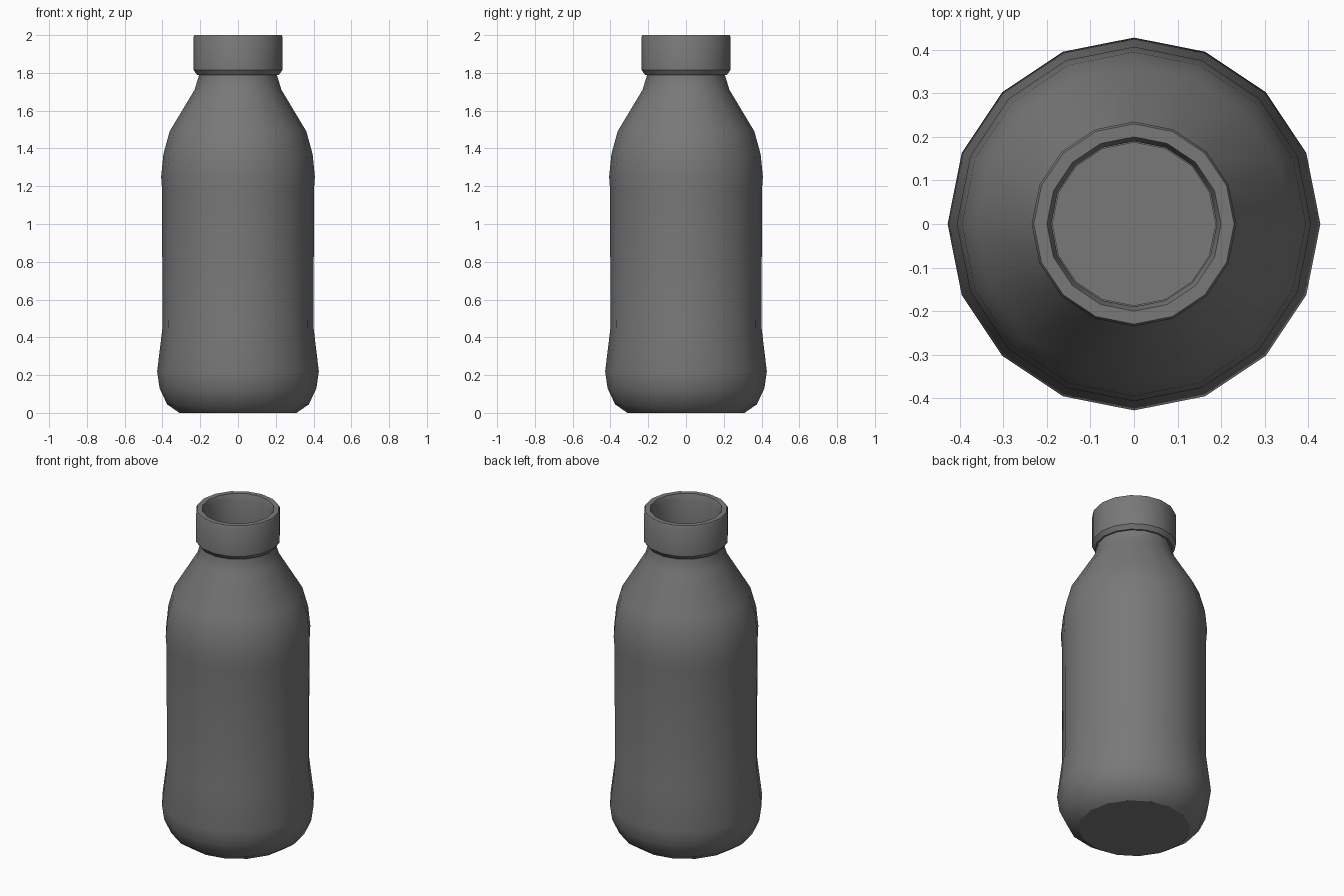
import bpy
import bmesh
import math

cube = bpy.data.objects.get("Cube")
if cube:
    bpy.data.objects.remove(cube, do_unlink=True)

SIDES = 16

grey = bpy.data.materials.new("dark_grey_plastic")
grey.use_nodes = True
colour = (0.19, 0.19, 0.19, 1)
grey.diffuse_color = colour
grey.node_tree.nodes["Principled BSDF"].inputs["Base Color"].default_value = colour


def lathe(name, profile, closed):
    """Turn a (radius, height) profile around z; open profiles get flat end caps."""
    bm = bmesh.new()
    rings = []
    for r, z in profile:
        angles = [2 * math.pi * i / SIDES for i in range(SIDES)]
        rings.append([bm.verts.new((r * math.cos(a), r * math.sin(a), z)) for a in angles])
    pairs = list(zip(rings, rings[1:]))
    if closed:
        pairs.append((rings[-1], rings[0]))
    else:
        bm.faces.new(rings[0])
        bm.faces.new(rings[-1])
    for low, high in pairs:
        for i in range(SIDES):
            j = (i + 1) % SIDES
            bm.faces.new((low[i], low[j], high[j], high[i]))
    bmesh.ops.recalc_face_normals(bm, faces=bm.faces)
    mesh = bpy.data.meshes.new(name)
    bm.to_mesh(mesh)
    bm.free()
    mesh.materials.append(grey)
    obj = bpy.data.objects.new(name, mesh)
    bpy.context.collection.objects.link(obj)
    bpy.ops.object.select_all(action="DESELECT")
    obj.select_set(True)
    bpy.context.view_layer.objects.active = obj
    bpy.ops.object.shade_smooth_by_angle(angle=math.radians(33))
    return obj


# Hollow bottle: outer wall from the base up, then the inner wall back down
outer = [(0.31, 0), (0.375, 0.045), (0.415, 0.13), (0.428, 0.22), (0.4, 0.45),
         (0.402, 1.18), (0.407, 1.25), (0.395, 1.37), (0.362, 1.49),
         (0.23, 1.71), (0.207, 1.785), (0.207, 1.81)]
inner = [(0.187, 1.81), (0.187, 1.78), (0.21, 1.71), (0.34, 1.49),
         (0.38, 1.25), (0.38, 0.45), (0.4, 0.22), (0.3, 0.02)]
lathe("bottle_body", outer + inner, closed=False)

# Thick collar around the mouth
collar = [(0.2, 1.79), (0.217, 1.79), (0.235, 1.815), (0.235, 1.99),
          (0.23, 2.0), (0.2, 2.0), (0.19, 1.97), (0.19, 1.8)]
lathe("neck_collar", collar, closed=True)
